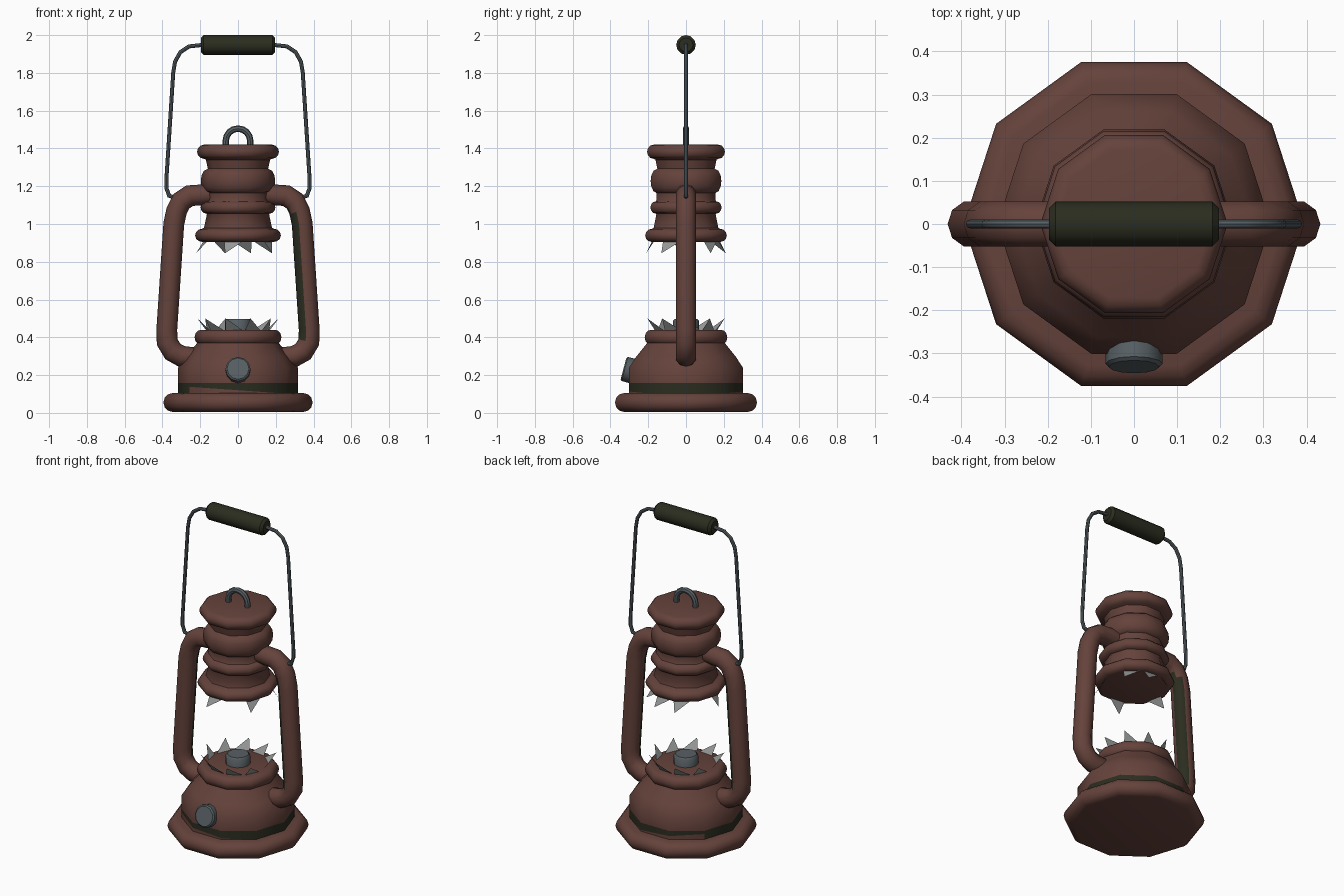
import bpy, bmesh, math
from mathutils import Vector, Matrix

if "Cube" in bpy.data.objects:
    bpy.data.objects.remove(bpy.data.objects["Cube"])

def material(name, rgb):
    m = bpy.data.materials.new(name)
    m.diffuse_color = (*rgb, 1)
    m.use_nodes = True
    m.node_tree.nodes["Principled BSDF"].inputs["Base Color"].default_value = m.diffuse_color
    return m

RUST = material("red brown paint", (0.13, 0.055, 0.044))
GREEN = material("dark green", (0.024, 0.026, 0.014))
STEEL = material("grey steel", (0.095, 0.115, 0.125))
GLASS = material("pale glass", (0.30, 0.31, 0.31))
SIDES = 10

def finish(name, bm, mats, smooth=True, rule=None):
    """Turn a bmesh into an object; rule(face) gives its material index."""
    if smooth:
        bmesh.ops.recalc_face_normals(bm, faces=bm.faces)
    bm.normal_update()
    if rule:
        for f in bm.faces:
            f.material_index = rule(f)
    me = bpy.data.meshes.new(name)
    bm.to_mesh(me)
    bm.free()
    ob = bpy.data.objects.new(name, me)
    bpy.context.collection.objects.link(ob)
    for m in mats:
        me.materials.append(m)
    if smooth:
        bpy.ops.object.select_all(action='DESELECT')
        ob.select_set(True)
        bpy.context.view_layer.objects.active = ob
        bpy.ops.object.shade_smooth_by_angle(angle=math.radians(42))
    return ob

def loft(rings):
    """Skin a list of closed rings and cap both ends."""
    bm = bmesh.new()
    vs = [[bm.verts.new(p) for p in r] for r in rings]
    n = len(rings[0])
    for a, b in zip(vs, vs[1:]):
        for i in range(n):
            j = (i + 1) % n
            bm.faces.new((a[i], a[j], b[j], b[i]))
    bm.faces.new(vs[0][::-1])
    bm.faces.new(vs[-1])
    return bm

def circle(r, z, n=SIDES):
    return [Vector((r * math.cos(math.tau * i / n), r * math.sin(math.tau * i / n), z))
            for i in range(n)]

def lathe(profile, n=SIDES):
    return loft([circle(r, z, n) for r, z in profile])

def bead(inner, outer, z0, z1, steps=6):
    """Half-round bulge between z0 and z1."""
    return [(inner + (outer - inner) * math.sin(math.pi * k / steps),
             (z0 + z1) / 2 - (z1 - z0) / 2 * math.cos(math.pi * k / steps))
            for k in range(steps + 1)]

def tube(path, r, n=SIDES):
    """Round tube along an (x, z) path in the y = 0 plane."""
    pts = [Vector((x, 0, z)) for x, z in path]
    rings = []
    for i, p in enumerate(pts):
        a = (p - pts[i - 1]).normalized() if i else None
        b = (pts[i + 1] - p).normalized() if i < len(pts) - 1 else None
        t = ((a or b) + (b or a)).normalized()
        side = Vector((t.z, 0, -t.x))
        stretch = 1 / max(0.8, t.dot(a or b))
        rings.append([p + side * (r * stretch * math.cos(math.tau * k / n))
                      + Vector((0, r * math.sin(math.tau * k / n), 0)) for k in range(n)])
    return loft(rings)

# Base foot
finish("base_foot", lathe(bead(0.345, 0.395, 0.005, 0.105)), [RUST])

# Fuel tank with a painted band low on its wall
tank = lathe([(0.317, 0.09), (0.317, 0.12), (0.317, 0.158), (0.317, 0.24),
              (0.275, 0.3), (0.22, 0.365), (0.2, 0.40)])
tank.verts.ensure_lookup_table()
for v in tank.verts[SIDES:2 * SIDES]:
    v.co.z -= 0.07 * v.co.x
finish("fuel_tank", tank, [RUST, GREEN],
       rule=lambda f: int(len(f.verts) == 4 and 0.115 < f.calc_center_median().z < 0.16))
finish("tank_collar", lathe(bead(0.195, 0.23, 0.36, 0.44)), [RUST])

# Burner and filler cap
finish("burner", lathe([(0.07, 0.42), (0.07, 0.485), (0.06, 0.497)], 12), [STEEL])
cap = lathe([(0.066, -0.045), (0.066, 0.025), (0.058, 0.032)], 12)
cap.transform(Matrix.Translation((0, -0.3, 0.226)) @ Matrix.Rotation(math.radians(75), 4, 'X'))
finish("filler_cap", cap, [STEEL])

# Chimney hood: stacked beads and tapered necks
hood = (bead(0.19, 0.227, 0.905, 0.975) + [(0.18, 0.98), (0.165, 1.05)]
        + bead(0.168, 0.198, 1.055, 1.12) + [(0.165, 1.125), (0.165, 1.16)]
        + bead(0.165, 0.197, 1.165, 1.29) + [(0.16, 1.295), (0.17, 1.34)]
        + bead(0.18, 0.217, 1.345, 1.42))
finish("chimney_hood", lathe(hood), [RUST])

# Lifting loop on the hood
loop = [(0.065, 1.40)] + [(0.065 * math.cos(math.pi * k / 8), 1.44 + 0.065 * math.sin(math.pi * k / 8))
                          for k in range(9)] + [(-0.065, 1.40)]
finish("top_loop", tube(loop, 0.017, 8), [STEEL])

# Broken glass left in the two rims
def shards(name, angles, r0, z0, r1, z1):
    bm = bmesh.new()
    for d in angles:
        pts = [(r0, d - 6, z0), (r0, d + 30, z0), (r1, d, z1)]
        bm.faces.new([bm.verts.new((r * math.cos(math.radians(a)), r * math.sin(math.radians(a)), z))
                      for r, a, z in pts])
    finish(name, bm, [GLASS], smooth=False)

shards("lower_glass_shards", range(0, 360, 36), 0.165, 0.432, 0.215, 0.5)
shards("upper_glass_shards", (36, 72, 108, 180, 252, 324), 0.18, 0.915, 0.222, 0.845)

# Side air tubes, each with one painted inner strip
arm = [(0.22, 0.29), (0.30, 0.30), (0.345, 0.325), (0.375, 0.375), (0.377, 0.44),
       (0.34, 1.0), (0.325, 1.07), (0.30, 1.12), (0.255, 1.15), (0.15, 1.157)]
for s, label in ((0, "right"), (1, "left")):
    bm = tube(arm, 0.055)
    finish(label + "_air_tube", bm, [RUST, GREEN],
           rule=lambda f: int(len(f.verts) == 4 and f.normal.x < -0.55 and f.normal.y < -0.1
                              and 0.4 < f.calc_center_median().z < 1.1)
           ).data.transform(Matrix.Rotation(math.pi * s, 4, 'Z'))

# Wire carrying bail and its grip
half = [(0.335, 1.14), (0.365, 1.15), (0.379, 1.19), (0.379, 1.24), (0.343, 1.8), (0.333, 1.86),
        (0.305, 1.91), (0.26, 1.94), (0.19, 1.948)]
finish("bail_wire", tube(half + [(-x, z) for x, z in reversed(half)], 0.0105, 8), [STEEL])
grip = lathe([(0.037, -0.197), (0.052, -0.182), (0.052, 0.182), (0.037, 0.197)], 12)
grip.transform(Matrix.Translation((0, 0, 1.948)) @ Matrix.Rotation(math.pi / 2, 4, 'Y'))
finish("bail_grip", grip, [GREEN])
